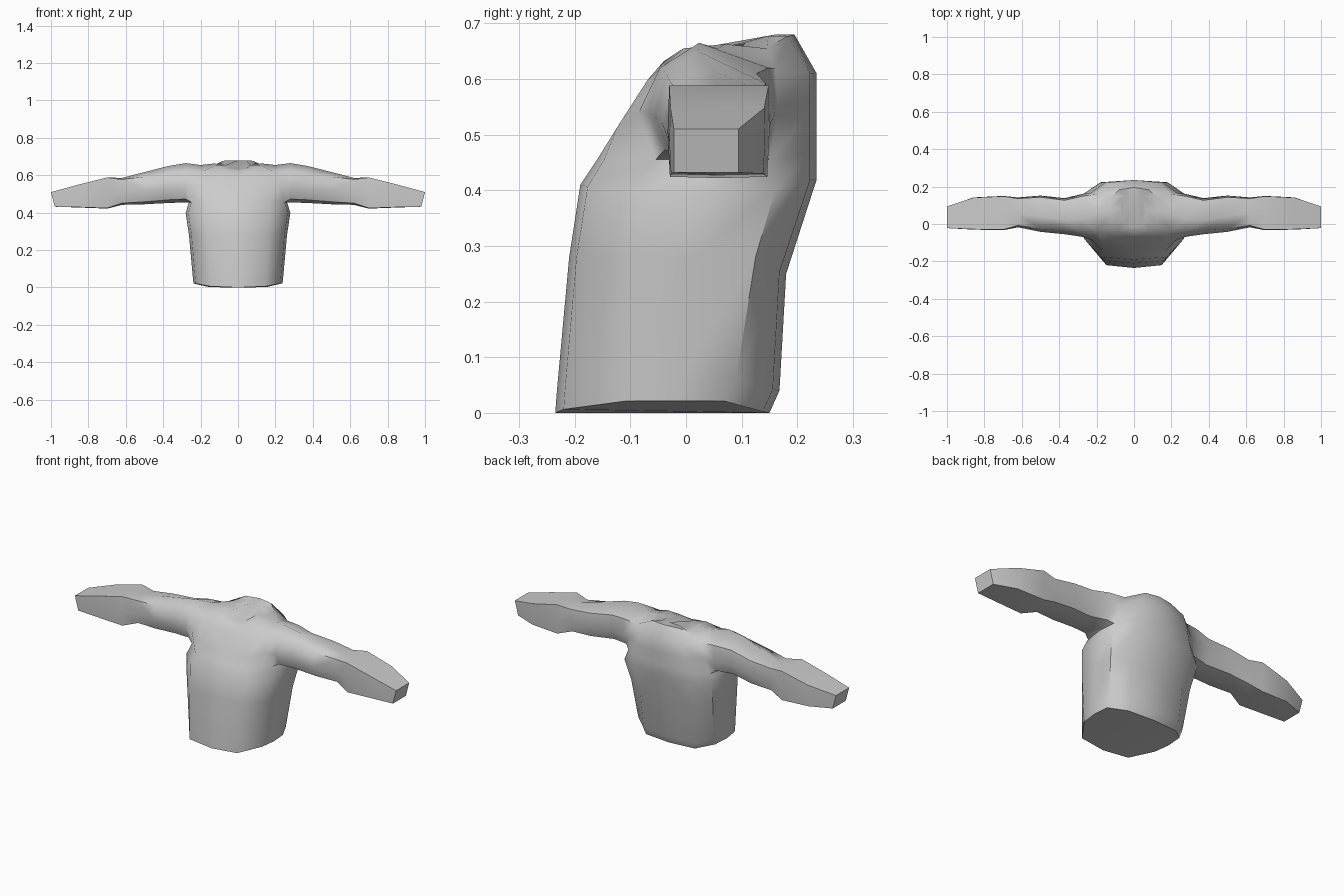
import bpy, bmesh, math
from mathutils import Matrix

if "Cube" in bpy.data.objects:
    bpy.data.objects.remove(bpy.data.objects["Cube"])

bm = bmesh.new()


def torso_row(zf, zb, yf, yb, hw, zs, ysf, ysb, crown):
    """Half ring of the body, from the front centre round to the back centre."""
    pts = [(0, yf, zf),
           (.62 * hw, yf + .12 * (ysf - yf), zf + .3 * (zs - zf)),
           (.95 * hw, ysf, zs),
           (hw, (ysf + ysb) / 2, zs + crown),
           (.97 * hw, ysb, zs),
           (.64 * hw, yb - .012, zb + .1 * (zs - zb)),
           (0, yb, zb)]
    return [bm.verts.new(p) for p in pts]


def arm_ring(x, y0, y1, z0, z1, c, peak, slant=0):
    """Eight-point sleeve section; c chamfers the corners, peak raises the top."""
    ym, zm = (y0 + y1) / 2, (z0 + z1 - peak) / 2
    top = z1 - peak
    pts = [(y0 + c, z0 + c * .6), (y0, zm), (y0 + c * .7, top), (ym - peak * .5, z1),
           (y1 - c * .4, top), (y1, zm), (y1 - c, z0 + c * .6), (ym, z0)]
    return [bm.verts.new((x - slant * (z1 - z) / (z1 - z0), y, z)) for y, z in pts]


def bridge(a, b, closed=False, skip=()):
    n = len(a)
    for i in range(n if closed else n - 1):
        if i not in skip:
            j = (i + 1) % n
            bm.faces.new((a[i], a[j], b[j], b[i]))


# Body: hem to collar
rows = [torso_row(*r) for r in (
    (0, 0, -.235, .15, .238, .021, -.11, .07, 0),
    (.04, .04, -.232, .168, .242, .06, -.11, .09, 0),
    (.28, .25, -.21, .18, .262, .28, -.10, .125, 0),
    (.41, .42, -.19, .235, .28, .40, -.08, .16, 0),
    (.455, .47, -.16, .235, .262, .455, -.055, .15, 0),
    (.50, .54, -.13, .235, .24, .54, -.085, .165, 0),
    (.59, .61, -.072, .235, .20, .62, -.045, .16, .035),
    (.622, .68, -.045, .195, .125, .655, -.005, .145, .008),
    (.63, .68, -.015, .16, .07, .655, .02, .135, 0))]
for k in range(len(rows) - 1):
    # The sleeve opening stays free on the two shoulder bands
    bridge(rows[k], rows[k + 1], skip=(2, 3) if k in (4, 5) else ())

# Hem and collar caps
bm.faces.new(rows[0])
bm.faces.new(rows[-1])

# Sleeve: armhole to cuff
low, mid, high = rows[4:7]
ring = [low[2], mid[2], high[2], high[3], high[4], mid[4], low[4], low[3]]
for spec in ((.28, -.068, .16, .455, .665, .03, .045),
             (.37, -.055, .138, .452, .65, .028, .04),
             (.50, -.042, .152, .445, .617, .022, .025),
             (.62, -.018, .142, .442, .586, .015, .008),
             (.70, -.033, .15, .422, .588, .004, 0),
             (.86, -.03, .142, .428, .548, .003, 0),
             (1.0, -.022, .094, .432, .51, 0, 0, .02)):
    nxt = arm_ring(*spec)
    bridge(ring, nxt, closed=True)
    ring = nxt
bm.faces.new(ring)

# Mirror to the other side
bmesh.ops.mirror(bm, geom=bm.verts[:] + bm.edges[:] + bm.faces[:],
                 matrix=Matrix.Identity(4), merge_dist=.0005, axis='X')
bmesh.ops.remove_doubles(bm, verts=bm.verts[:], dist=.0005)
bmesh.ops.recalc_face_normals(bm, faces=bm.faces[:])

mesh = bpy.data.meshes.new("sweater")
bm.to_mesh(mesh)
bm.free()
sweater = bpy.data.objects.new("sweater", mesh)
bpy.context.collection.objects.link(sweater)

grey = bpy.data.materials.new("light_grey")
grey.diffuse_color = (.6, .6, .6, 1)
grey.use_nodes = True
grey.node_tree.nodes["Principled BSDF"].inputs["Base Color"].default_value = grey.diffuse_color
mesh.materials.append(grey)

bpy.context.view_layer.objects.active = sweater
sweater.select_set(True)
bpy.ops.object.shade_smooth_by_angle(angle=math.radians(50))
